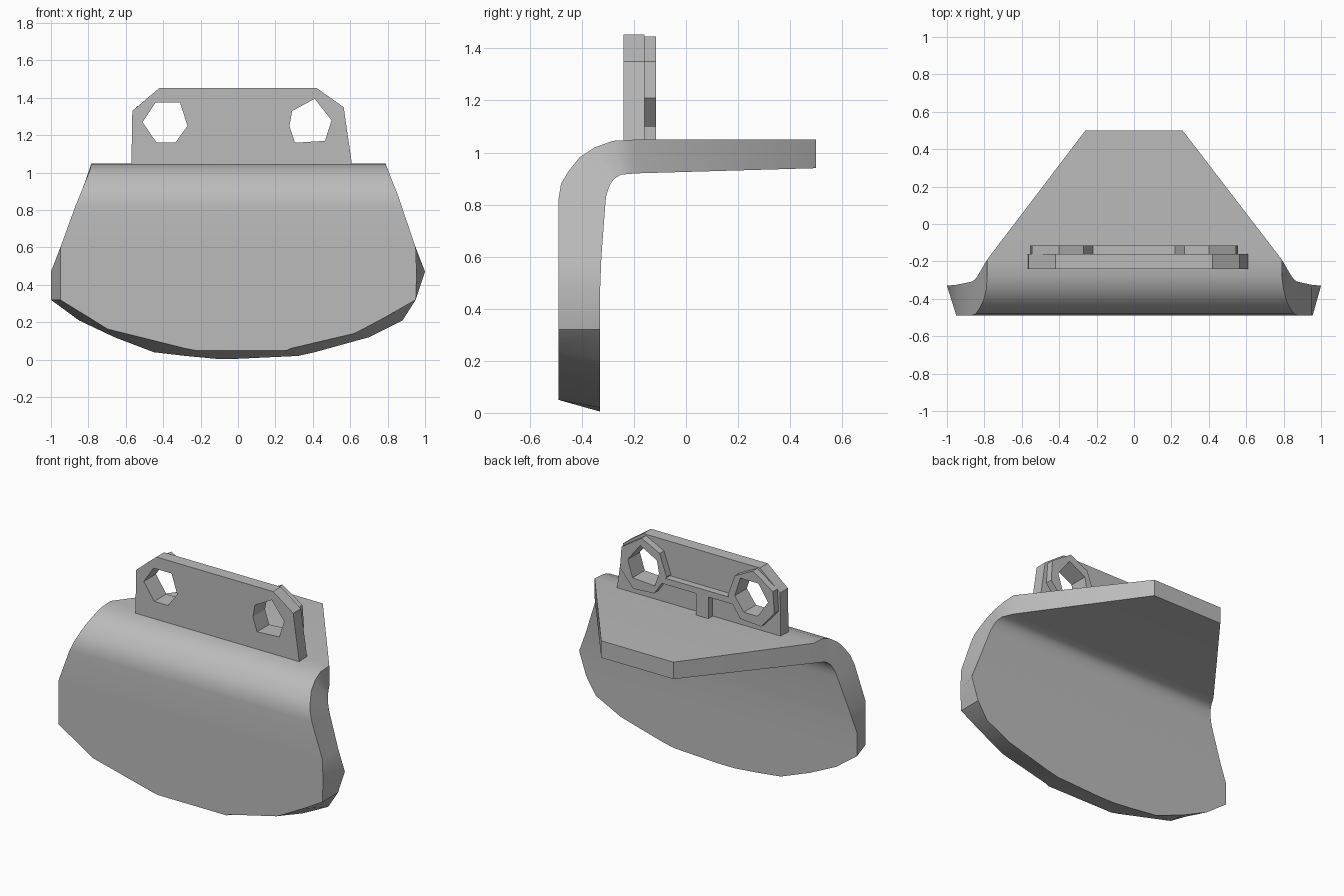
import bpy, bmesh, math

cube = bpy.data.objects.get("Cube")
if cube:
    bpy.data.objects.remove(cube)

grey = bpy.data.materials.new("plain_grey")
grey.use_nodes = True
colour = (0.5, 0.5, 0.5, 1)
grey.diffuse_color = colour
grey.node_tree.nodes["Principled BSDF"].inputs["Base Color"].default_value = colour


def activate(obj):
    bpy.ops.object.select_all(action='DESELECT')
    obj.select_set(True)
    bpy.context.view_layer.objects.active = obj


def bent_plate(name, outer, inner):
    """Loft a closed plate through rows of (y, z, x_right, x_left)."""
    bm = bmesh.new()
    rows = []
    for o, i in zip(outer, inner):
        ring = [(o[2], o), (o[3], o), (i[3], i), (i[2], i)]
        rows.append([bm.verts.new((x, p[0], p[1])) for x, p in ring])
    for a, b in zip(rows, rows[1:]):
        for k in range(4):
            n = (k + 1) % 4
            bm.faces.new((a[k], a[n], b[n], b[k]))
    bm.faces.new(rows[0])
    bm.faces.new(rows[-1])
    bmesh.ops.recalc_face_normals(bm, faces=bm.faces)
    mesh = bpy.data.meshes.new(name)
    bm.to_mesh(mesh)
    bm.free()
    mesh.materials.append(grey)
    obj = bpy.data.objects.new(name, mesh)
    bpy.context.collection.objects.link(obj)
    activate(obj)
    bpy.ops.object.shade_smooth_by_angle(angle=math.radians(28))
    return obj


def upright_slab(name, outlines, y0, y1):
    """Extrude x-z outlines (later ones are holes) from y0 to y1."""
    curve = bpy.data.curves.new(name, 'CURVE')
    curve.dimensions = '2D'
    curve.fill_mode = 'BOTH'
    curve.extrude = (y1 - y0) / 2
    for pts in outlines:
        spline = curve.splines.new('POLY')
        spline.points.add(len(pts) - 1)
        for point, (x, z) in zip(spline.points, pts):
            point.co = (x, z, 0, 1)
        spline.use_cyclic_u = True
    curve.materials.append(grey)
    obj = bpy.data.objects.new(name, curve)
    bpy.context.collection.objects.link(obj)
    obj.location.y = (y0 + y1) / 2
    obj.rotation_euler.x = math.pi / 2
    activate(obj)
    bpy.ops.object.convert(target='MESH')
    bpy.ops.object.shade_flat()
    return obj


def block(name, x0, x1, y0, y1, z0, z1):
    return upright_slab(name, [[(x0, z0), (x1, z0), (x1, z1), (x0, z1)]], y0, y1)


# Curved front apron, rounded bend and tapering rear shelf in one plate
F, B = -0.49, -0.33
outer = [
    (F, .05, -.23, .26), (F, .06, -.28, .28), (F, .14, -.60, .62),
    (F, .165, -.70, .67), (F, .24, -.82, .81), (F, .32, -.95, .95),
    (F, .46, -.95, .955), (F, .60, -.95, .95), (F, .82, -.87, .875),
    (-.48, .88, -.845, .855), (-.45, .93, -.825, .835),
    (-.41, .98, -.805, .815), (-.35, 1.02, -.79, .80),
    (-.28, 1.045, -.785, .79), (-.19, 1.05, -.785, .79),
    (.5, 1.05, -.26, .26),
]
inner = [
    (B, .005, -.12, 0), (B, .02, -.28, .32), (B, .04, -.45, .41),
    (B, .12, -.66, .70), (B, .21, -.85, .88), (B, .32, -1, .95),
    (B, .47, -1, 1), (-.325, .60, -.95, .95), (-.31, .80, -.875, .88),
    (-.307, .83, -.865, .87), (-.30, .855, -.855, .86),
    (-.29, .88, -.845, .85), (-.275, .90, -.835, .84),
    (-.25, .915, -.82, .825), (-.19, .92, -.785, .79),
    (.5, .94, -.26, .26),
]
bent_plate("curved_plate", outer, inner)

# Mounting tab with two bolt holes
hole_right = [(-.51, 1.27), (-.44, 1.375), (-.31, 1.375),
              (-.27, 1.25), (-.335, 1.16), (-.435, 1.16)]
hole_left = [(.275, 1.25), (.29, 1.33), (.41, 1.395),
             (.5, 1.28), (.465, 1.17), (.305, 1.16)]
tab = [(-.57, 1.04), (-.565, 1.33), (-.42, 1.453), (.42, 1.453),
       (.565, 1.35), (.61, 1.04)]
upright_slab("mounting_tab", [tab, hole_right, hole_left], -.24, -.16)

# Raised bosses around the holes on the rear
boss = [(.31, 1.11), (.22, 1.24), (.27, 1.38), (.40, 1.445),
        (.545, 1.35), (.555, 1.21), (.46, 1.10)]
upright_slab("left_boss", [boss, hole_left], -.162, -.115)
upright_slab("right_boss", [[(-x, z) for x, z in boss], hole_right], -.162, -.115)

# Rear stiffeners: ledge between the bosses and its support rib
block("rear_ledge", -.26, .26, -.162, -.115, 1.19, 1.23)
block("centre_rib", -.08, .01, -.162, -.115, 1.04, 1.20)
